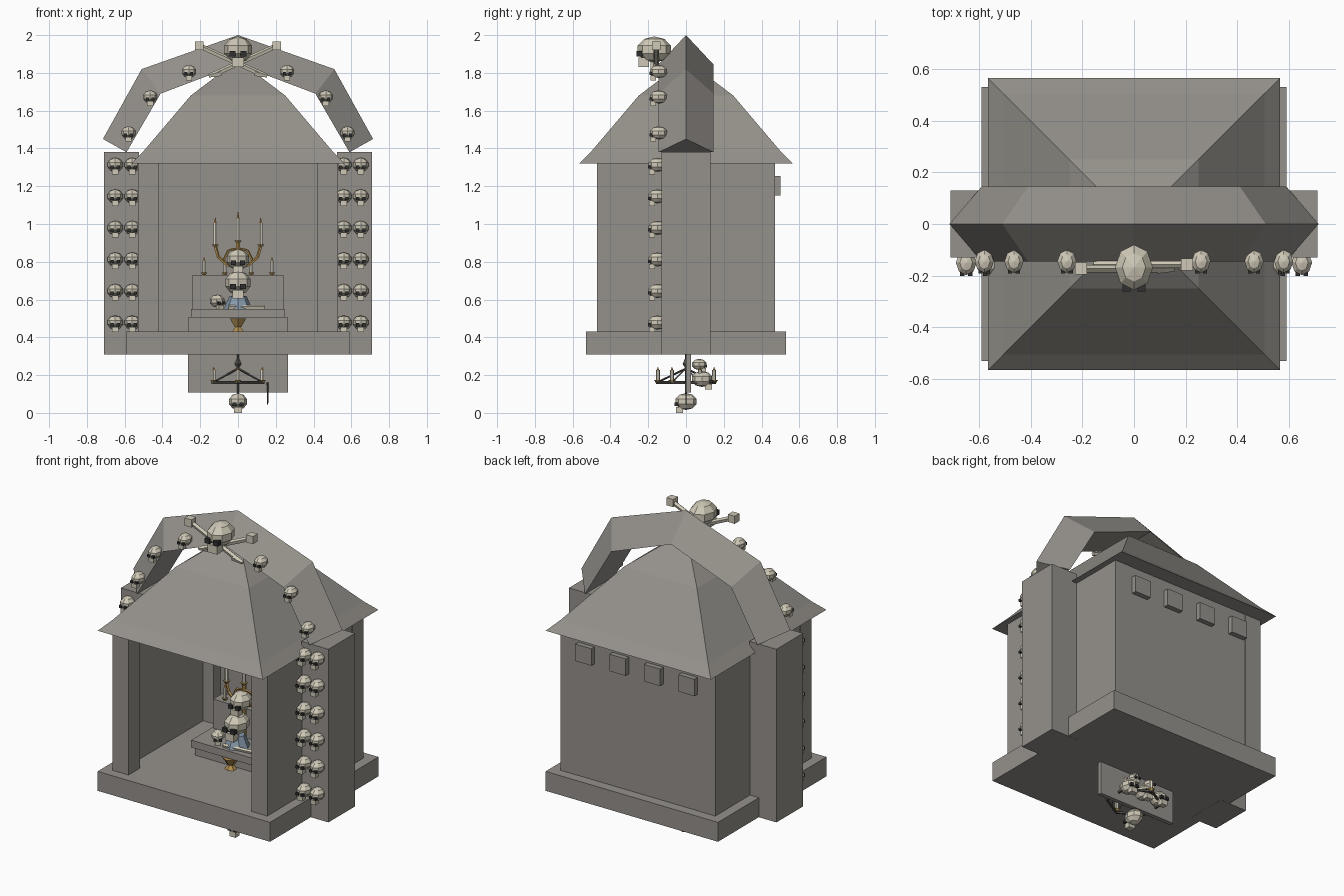
import bpy, bmesh
from math import pi, cos, sin
from mathutils import Vector, Matrix

if "Cube" in bpy.data.objects:
    bpy.data.objects.remove(bpy.data.objects["Cube"])


def mat(name, r, g, b):
    m = bpy.data.materials.new(name)
    m.diffuse_color = (r, g, b, 1)
    m.use_nodes = True
    m.node_tree.nodes["Principled BSDF"].inputs["Base Color"].default_value = m.diffuse_color
    return m


STONE = mat("stone", 0.30, 0.285, 0.26)
BONE = mat("bone", 0.62, 0.58, 0.47)
DARK = mat("socket_dark", 0.03, 0.03, 0.03)
GOLD = mat("gold", 0.45, 0.28, 0.08)
WAX = mat("wax", 0.75, 0.71, 0.6)
FLAME = mat("flame", 0.9, 0.45, 0.1)
IRON = mat("iron", 0.10, 0.09, 0.08)
BLUE = mat("blue_glaze", 0.25, 0.33, 0.42)


def finish(name, bm, *mats):
    bmesh.ops.recalc_face_normals(bm, faces=bm.faces)
    me = bpy.data.meshes.new(name)
    bm.to_mesh(me)
    bm.free()
    for m in mats:
        me.materials.append(m)
    ob = bpy.data.objects.new(name, me)
    bpy.context.collection.objects.link(ob)
    return ob


def add_box(bm, c, s):
    m = Matrix.Translation(c) @ Matrix.Diagonal((*s, 1))
    return bmesh.ops.create_cube(bm, size=1, matrix=m)["verts"]


def box(name, x0, x1, y0, y1, z0, z1, m=STONE):
    bm = bmesh.new()
    add_box(bm, ((x0 + x1) / 2, (y0 + y1) / 2, (z0 + z1) / 2), (x1 - x0, y1 - y0, z1 - z0))
    return finish(name, bm, m)


def rod(name, a, b, r0, r1=None, m=GOLD, n=6):
    a, b = Vector(a), Vector(b)
    d = b - a
    bm = bmesh.new()
    M = Matrix.Translation((a + b) / 2) @ d.to_track_quat('Z', 'Y').to_matrix().to_4x4()
    bmesh.ops.create_cone(bm, cap_ends=True, segments=n, radius1=r0,
                          radius2=r0 if r1 is None else r1, depth=d.length, matrix=M)
    return finish(name, bm, m)


def path_rod(name, pts, r, m=GOLD):
    for a, b in zip(pts, pts[1:]):
        rod(name, a, b, r, m=m, n=5)


def candle(x, y, z, h, r=0.009):
    rod("candle_cup", (x, y, z), (x, y, z + 0.012), r * 1.2, r * 1.9, GOLD)
    rod("candle", (x, y, z + 0.012), (x, y, z + h * 0.8), r, r, WAX)
    rod("candle_flame", (x, y, z + h * 0.8), (x, y, z + h), r * 0.6, 0.001, FLAME, 4)


# skull mesh, built once and shared
bm = bmesh.new()
bmesh.ops.create_uvsphere(bm, u_segments=8, v_segments=5, radius=1,
                          matrix=Matrix.Translation((0, 0, 0.2)) @ Matrix.Diagonal((1, 1.2, 0.9, 1)))
add_box(bm, (0, -0.72, -0.68), (0.85, 0.75, 0.65))
for f in bm.faces:
    f.material_index = 0
for s in (-1, 1):
    for v in add_box(bm, (s * 0.38, -1.02, -0.08), (0.42, 0.4, 0.38)):
        for f in v.link_faces:
            f.material_index = 1
proto = finish("skull", bm, BONE, DARK)
skull_mesh = proto.data
bpy.data.objects.remove(proto)


def skull(name, x, y, z, r, turn=0.0):
    ob = bpy.data.objects.new(name, skull_mesh)
    ob.location, ob.scale, ob.rotation_euler = (x, y, z), (r, r, r), (0, 0, turn)
    bpy.context.collection.objects.link(ob)


# plinth, corner posts, thin walls, side piers
box("plinth", -0.59, 0.59, -0.53, 0.53, 0.31, 0.43)
for s in (-1, 1):
    for t in (-1, 1):
        xs, ys = sorted((s * 0.42, s * 0.53)), sorted((t * 0.36, t * 0.47))
        box("corner_post", *xs, *ys, 0.43, 1.33)
    box("side_wall", *sorted((s * 0.49, s * 0.529)), -0.36, 0.36, 0.43, 1.33)
    box("side_pier", *sorted((s * 0.525, s * 0.71)), -0.13, 0.13, 0.309, 1.38)
box("back_wall", -0.42, 0.42, 0.43, 0.469, 0.43, 1.33)
for x in (-0.353, -0.118, 0.118, 0.353):
    box("back_block", x - 0.055, x + 0.055, 0.46, 0.5, 1.15, 1.255)

# hipped roof, stacked square rings closed below
bm = bmesh.new()
rings = [[bm.verts.new((sx * w, sy * w, z)) for sx, sy in ((-1, -1), (1, -1), (1, 1), (-1, 1))]
         for w, z in ((0.565, 1.32), (0.505, 1.38), (0.25, 1.68))]
tip = bm.verts.new((0, 0, 1.87))
bm.faces.new(rings[0])
for i in range(4):
    j = (i + 1) % 4
    for a, b in zip(rings, rings[1:]):
        bm.faces.new((a[i], a[j], b[j], b[i]))
    bm.faces.new((rings[2][i], rings[2][j], tip))
finish("hipped_roof", bm, STONE)

# faceted arch with triangular section
outer = [(-0.715, 1.45), (-0.51, 1.82), (0, 2.0), (0.51, 1.82), (0.715, 1.45)]
inner = [(-0.59, 1.38), (-0.41, 1.69), (0, 1.845), (0.41, 1.69), (0.59, 1.38)]
bm = bmesh.new()
secs = [[bm.verts.new(p) for p in ((o[0], 0, o[1]), (i[0], -0.145, i[1]), (i[0], 0.145, i[1]))]
        for o, i in zip(outer, inner)]
for a, b in zip(secs, secs[1:]):
    for k in range(3):
        bm.faces.new((a[k], a[(k + 1) % 3], b[(k + 1) % 3], b[k]))
bm.faces.new(secs[0])
bm.faces.new(secs[-1])
finish("roof_arch", bm, STONE)

# skulls on piers and arch
for s in (-1, 1):
    for i in range(6):
        z = 1.305 - i * 0.167
        skull("pier_skull", s * 0.65, -0.15, z, 0.042)
        skull("pier_skull", s * 0.56, -0.15, z, 0.042)
    for x, z in ((0.26, 1.8), (0.465, 1.665), (0.58, 1.475)):
        skull("arch_skull", s * x, -0.145, z, 0.039)

# crest skull and crossed bones
skull("crest_skull", 0, -0.168, 1.908, 0.077)
for s in (-1, 1):
    y = -0.165 + s * 0.008
    rod("crossed_bone", (s * 0.2, y, 1.94), (-s * 0.13, y, 1.79), 0.015, m=BONE, n=5)
    box("bone_end", s * 0.205 - 0.023, s * 0.205 + 0.023, y - 0.023, y + 0.023, 1.92, 1.967, BONE)
    rod("bone_foot", (-s * 0.09, y, 1.8), (-s * 0.155, y, 1.785), 0.02, 0.012, BONE, 5)

# altar
box("altar_base", -0.265, 0.265, -0.04, 0.2, 0.43, 0.505)
box("altar_slab", -0.25, 0.25, -0.1, 0.2, 0.505, 0.55)
box("altar_back", -0.24, 0.24, 0.1, 0.2, 0.55, 0.73)
rod("chalice_foot", (0, -0.07, 0.43), (0, -0.07, 0.455), 0.035, 0.015)
rod("chalice_bowl", (0, -0.07, 0.455), (0, -0.07, 0.5), 0.02, 0.05)
rod("altar_vase", (0, -0.01, 0.55), (0, -0.01, 0.62), 0.075, 0.045, BLUE, 8)
skull("altar_skull", 0, -0.01, 0.675, 0.07)
skull("altar_skull", 0, 0.03, 0.8, 0.062)
skull("altar_skull", -0.11, -0.04, 0.585, 0.038, 0.6)
path_rod("altar_bone", [(-0.05, -0.07, 0.56), (0.14, -0.05, 0.56)], 0.012, BONE)
for x in (-0.18, -0.07, 0.07, 0.18):
    candle(x, 0.13, 0.73, 0.095)

# candelabra
rod("candelabra_stem", (0, 0.06, 0.55), (0, 0.06, 0.9), 0.012)
candle(0, 0.06, 0.9, 0.165, 0.011)
for s in (-1, 1):
    path_rod("candelabra_arm", [(0, 0.06, 0.77), (s * 0.06, 0.06, 0.785),
                                (s * 0.105, 0.06, 0.825), (s * 0.12, 0.06, 0.88)], 0.009)
    path_rod("candelabra_scroll", [(0, 0.06, 0.87), (s * 0.05, 0.06, 0.86), (s * 0.08, 0.06, 0.8)], 0.007)
    candle(s * 0.12, 0.06, 0.88, 0.155, 0.011)

# hanging slab below with skulls on its back
box("lower_slab", -0.265, 0.265, 0, 0.026, 0.107, 0.312)
for x in (-0.11, 0, 0.11):
    skull("lower_skull", x, 0.085, 0.17, 0.047, pi)
skull("lower_skull", -0.05, 0.07, 0.25, 0.033, pi)
skull("lower_skull", 0.06, 0.07, 0.25, 0.033, pi)

# chandelier below
N = 6
pts = [(0.155 * cos(2 * pi * i / N + pi / 6), 0.155 * sin(2 * pi * i / N + pi / 6), 0.16) for i in range(N)]
path_rod("chandelier_ring", pts + pts[:1], 0.008, IRON)
for p in pts:
    rod("chandelier_arm", (0, 0, 0.235), p, 0.005, m=IRON, n=4)
    candle(p[0] * 0.96, p[1] * 0.96, 0.163, 0.08, 0.011)
rod("chandelier_chain", (0, 0, 0.08), (0, 0, 0.312), 0.006, m=IRON, n=5)
rod("chandelier_knot", (0, 0, 0.26), (0, 0, 0.29), 0.018, 0.004, IRON, 4)
rod("chandelier_knot", (0, 0, 0.26), (0, 0, 0.235), 0.018, 0.004, IRON, 4)
rod("hanging_drop", (0.157, 0, 0.045), (0.157, 0, 0.16), 0.003, 0.005, IRON, 4)
skull("chandelier_skull", 0, 0, 0.05, 0.0495)
